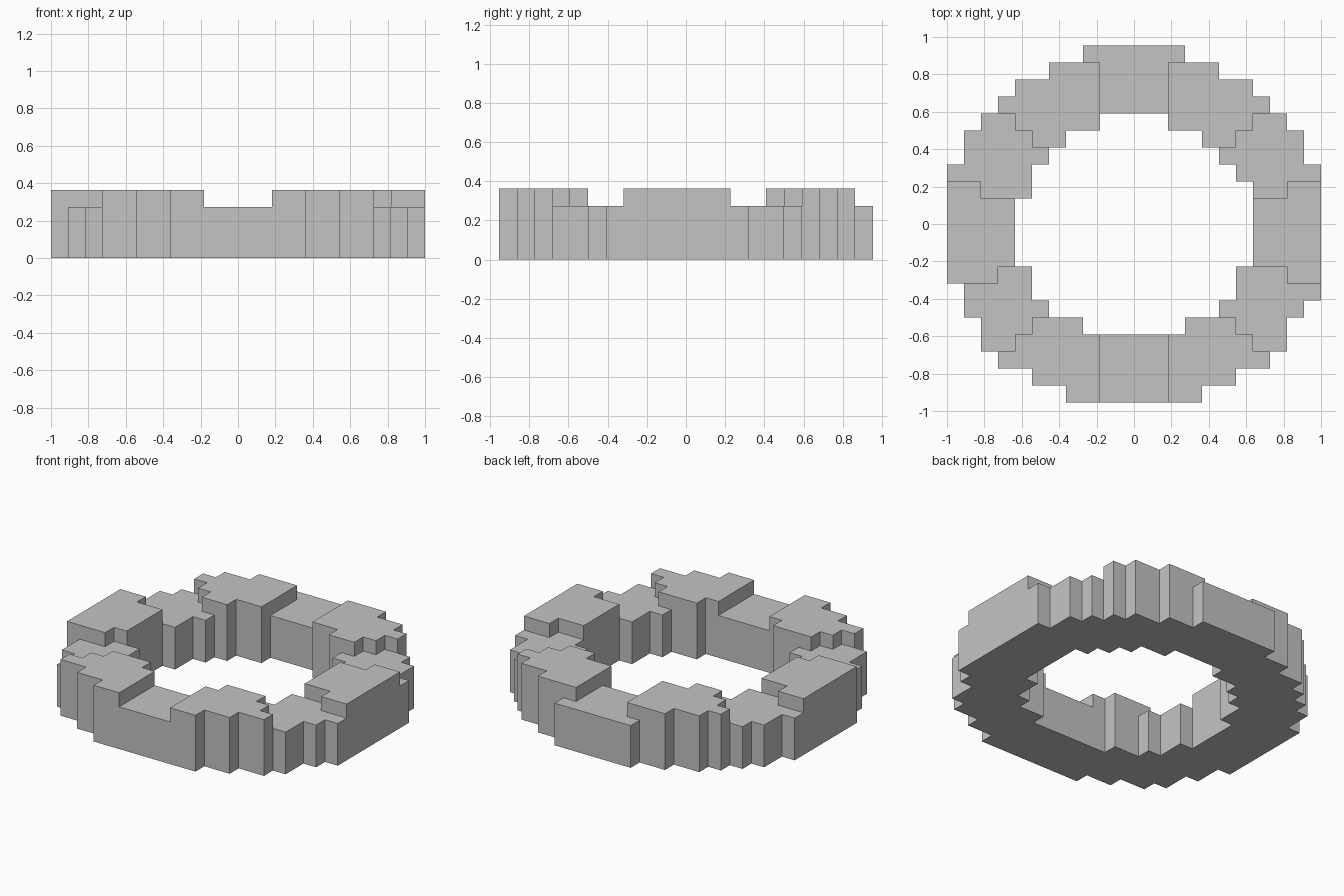
import bpy
import bmesh
from mathutils import Vector

cube = bpy.data.objects.get("Cube")
if cube:
    bpy.data.objects.remove(cube, do_unlink=True)

UNIT = 1 / 11          # edge of one block
LOW, HIGH = 3, 4       # wall heights in blocks

# Ring plan, one entry per row of blocks from back to front (half widths)
OUTER = [3, 5, 7, 8, 9, 10, 10, 11, 11, 11, 11, 11, 11, 11, 10, 10, 9, 9, 8, 6, 4]
INNER = [0, 0, 0, 0, 2, 4, 5, 6, 6, 7, 7, 7, 7, 6, 6, 5, 3, 0, 0, 0, 0]

# Raised battlements: row -> span of half widths
RAISED = {4: (2, 7), 5: (2, 6), 8: (9, 11), 13: (9, 11), 16: (2, 6), 17: (2, 7)}
RAISED.update({row: (2, 11) for row in (1, 2, 3, 18, 19, 20)})
RAISED.update({row: (7, 11) for row in range(9, 13)})


def plan_heights():
    """Height of every column of blocks, mirrored left and right."""
    heights = {}
    for row, (inner, outer) in enumerate(zip(INNER, OUTER)):
        start, end = RAISED.get(row, (0, 0))
        for a in range(inner, outer):
            height = HIGH if start <= a < end else LOW
            heights[a, row] = heights[-a - 1, row] = height
    # Small irregularities between the two sides
    del heights[6, 8]
    heights[10, 14] = LOW
    heights[-9, 13] = HIGH
    return heights


def build_wall(name, heights, material):
    """Skin the outside of the stacked blocks and merge flat areas."""
    blocks = {(x, -row, z) for (x, row), h in heights.items() for z in range(h)}
    corner = Vector((0, len(OUTER) / 2 - 1, 0))
    bm = bmesh.new()
    verts = {}

    def vert(point):
        key = tuple(round(c) for c in point)
        if key not in verts:
            verts[key] = bm.verts.new((Vector(key) + corner) * UNIT)
        return verts[key]

    for block in blocks:
        base = Vector(block)
        for axis in range(3):
            u, v, n = Vector(), Vector(), Vector()
            n[axis] = u[(axis + 1) % 3] = v[(axis + 2) % 3] = 1
            for side in (0, 1):
                neighbour = base + n * (2 * side - 1)
                if tuple(round(c) for c in neighbour) in blocks:
                    continue
                p = base + n * side
                loop = [p, p + u, p + u + v, p + v]
                if not side:
                    loop.reverse()
                bm.faces.new([vert(q) for q in loop])

    bmesh.ops.dissolve_limit(bm, angle_limit=0.01, verts=bm.verts, edges=bm.edges)
    mesh = bpy.data.meshes.new(name)
    bm.to_mesh(mesh)
    bm.free()
    mesh.materials.append(material)
    obj = bpy.data.objects.new(name, mesh)
    bpy.context.collection.objects.link(obj)
    return obj


# Plain grey stone
stone = bpy.data.materials.new("grey_stone")
stone.use_nodes = True
grey = (0.55, 0.55, 0.55, 1)
stone.diffuse_color = grey
stone.node_tree.nodes["Principled BSDF"].inputs["Base Color"].default_value = grey

build_wall("ring_wall", plan_heights(), stone)
